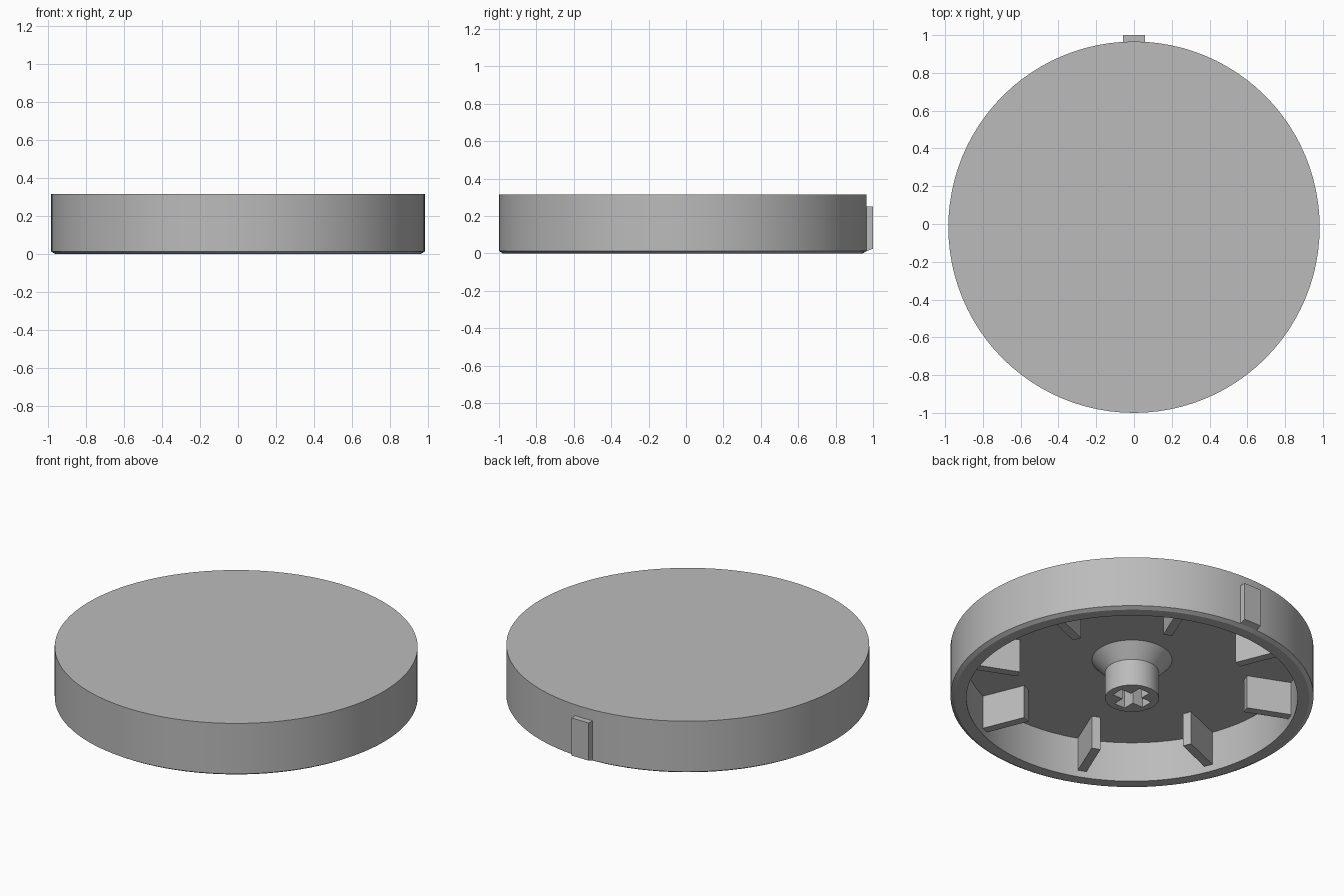
import bpy, bmesh, math
from mathutils import Matrix, Vector

if "Cube" in bpy.data.objects:
    bpy.data.objects.remove(bpy.data.objects["Cube"])

CENTRE = Vector((0, -0.017, 0))
RADIUS, INNER, HEIGHT, CEILING = 0.983, 0.897, 0.315, 0.24
RIBS = 8

grey = bpy.data.materials.new("light grey")
grey.use_nodes = True
grey.diffuse_color = (0.5, 0.5, 0.5, 1)
grey.node_tree.nodes["Principled BSDF"].inputs["Base Color"].default_value = (0.5, 0.5, 0.5, 1)


def finish(bm, name):
    bmesh.ops.recalc_face_normals(bm, faces=bm.faces)
    mesh = bpy.data.meshes.new(name)
    bm.to_mesh(mesh)
    bm.free()
    mesh.materials.append(grey)
    obj = bpy.data.objects.new(name, mesh)
    obj.location = CENTRE
    bpy.context.collection.objects.link(obj)
    return obj


def lathe(name, profile, steps=96):
    bm = bmesh.new()
    verts = [bm.verts.new((r, 0, z)) for r, z in profile]
    edges = [bm.edges.new(pair) for pair in zip(verts, verts[1:])]
    bmesh.ops.spin(bm, geom=verts + edges, cent=(0, 0, 0), axis=(0, 0, 1),
                   angle=math.tau, steps=steps)
    bmesh.ops.remove_doubles(bm, verts=bm.verts, dist=1e-4)
    return finish(bm, name)


def prism(name, outline, depth, matrix=Matrix()):
    """Extrude a flat outline along local z."""
    bm = bmesh.new()
    face = bm.faces.new([bm.verts.new((x, y, 0)) for x, y in outline])
    side = bmesh.ops.extrude_face_region(bm, geom=[face])["geom"]
    moved = [v for v in side if isinstance(v, bmesh.types.BMVert)]
    bmesh.ops.translate(bm, verts=moved, vec=(0, 0, depth))
    bm.transform(matrix)
    return finish(bm, name)


# Hollow lid: flat top, side wall, bevelled rim
lid = lathe("lid", [
    (0, HEIGHT), (RADIUS, HEIGHT), (RADIUS, 0.013), (RADIUS - 0.022, 0),
    (INNER, 0), (INNER, CEILING), (0, CEILING)])

# Central hub with a flared root
hub = lathe("hub", [
    (0, 0.25), (0.217, 0.25), (0.217, CEILING), (0.146, 0.16), (0.146, 0), (0, 0)], 64)

# Cross-shaped socket cut into the hub
a, w = 0.105, 0.036
quarter = [Vector((a, -w)), Vector((a, w)), Vector((w, w))]
cross = [Matrix.Rotation(k * math.pi / 2, 2) @ p for k in range(4) for p in quarter]
cutter = prism("socket_cutter", cross, 0.25, Matrix.Translation((0, 0, -0.02)))
cutter.hide_render = True
cut = hub.modifiers.new("socket", "BOOLEAN")
cut.operation, cut.solver, cut.object = "DIFFERENCE", "EXACT", cutter
bpy.context.view_layer.objects.active = hub
bpy.ops.object.modifier_apply(modifier=cut.name)
bpy.data.objects.remove(cutter)

# Radial ribs under the lid
rib_plan = [(0.645, -0.025), (0.92, -0.025), (0.92, 0.025), (0.645, 0.025)]
for k in range(RIBS):
    turn = Matrix.Rotation((k + 0.5) * math.tau / RIBS, 4, "Z")
    prism(f"rib_{k + 1}", rib_plan, CEILING - 0.03,
          turn @ Matrix.Translation((0, 0, 0.04)))

# Locating key on the back wall, its lower end sloped
key_side = [(0.95, 0.25), (1.017, 0.25), (1.017, 0.025), (0.983, 0.013), (0.95, 0.013)]
upright = Matrix(((0, 0, 1, -0.057), (1, 0, 0, 0), (0, 1, 0, 0), (0, 0, 0, 1)))
prism("locating_key", key_side, 0.114, upright)

# Smooth the round parts, keeping their edges sharp
bpy.ops.object.select_all(action="DESELECT")
for obj in (lid, hub):
    obj.select_set(True)
bpy.context.view_layer.objects.active = lid
bpy.ops.object.shade_smooth_by_angle(angle=math.radians(25))
